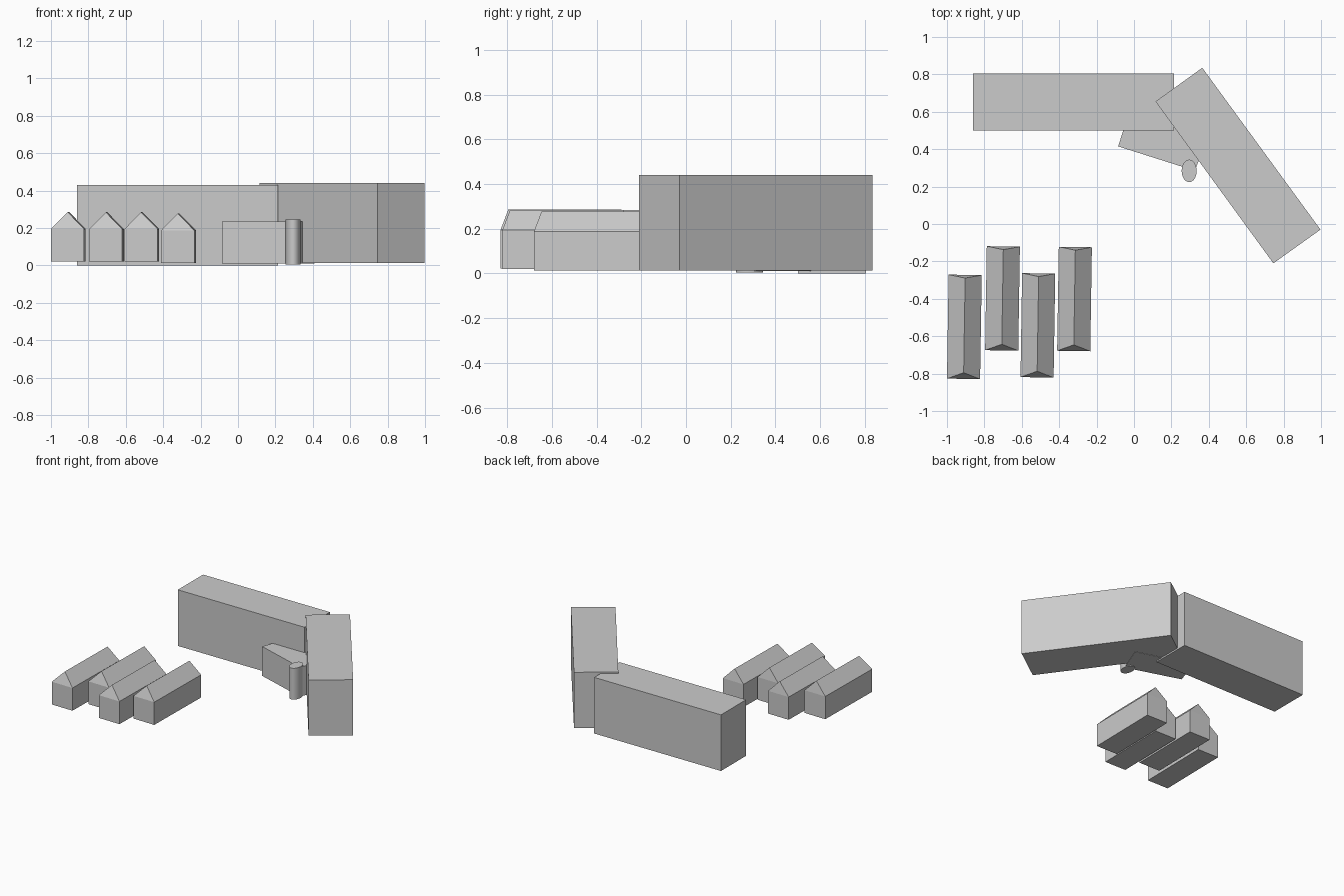
import bpy, bmesh, math

if "Cube" in bpy.data.objects:
    bpy.data.objects.remove(bpy.data.objects["Cube"])


def make_object(name, verts, faces):
    mesh = bpy.data.meshes.new(name)
    mesh.from_pydata(verts, [], faces)
    bm = bmesh.new()
    bm.from_mesh(mesh)
    bmesh.ops.recalc_face_normals(bm, faces=bm.faces[:])
    bm.to_mesh(mesh)
    bm.free()
    obj = bpy.data.objects.new(name, mesh)
    bpy.context.collection.objects.link(obj)
    return obj


def prism(name, outline, z0, z1):
    n = len(outline)
    verts = [(x, y, z) for z in (z0, z1) for x, y in outline]
    faces = [tuple(range(n)), tuple(range(n, 2 * n))]
    faces += [(i, (i + 1) % n, n + (i + 1) % n, n + i) for i in range(n)]
    return make_object(name, verts, faces)


def house(name, x, y, z):
    # Long shed with a ridge roof whose ends lean in slightly
    w, l, eave, ridge = 0.0885, 0.278, 0.174, 0.264
    base = [(-w, -l), (w, -l), (w, l), (-w, l)]
    verts = [(a, b, h) for h in (0, eave) for a, b in base]
    verts += [(0, -l + 0.033, ridge), (0, l - 0.017, ridge)]
    faces = [(0, 1, 2, 3), (0, 1, 5, 4), (1, 2, 6, 5), (2, 3, 7, 6), (3, 0, 4, 7),
             (4, 5, 8), (6, 7, 9), (5, 6, 9, 8), (7, 4, 8, 9)]
    obj = make_object(name, verts, faces)
    obj.location = (x, y, z)
    obj.rotation_euler.z = math.radians(-0.9)
    return obj


# Two large wings
prism("straight_wing", [(-0.86, 0.50), (0.215, 0.50), (0.215, 0.805), (-0.86, 0.805)], 0, 0.43)
prism("angled_wing", [(0.115, 0.655), (0.745, -0.21), (0.997, -0.03), (0.365, 0.835)], 0.012, 0.44)

# Low entrance block tucked between the wings
prism("entrance_block", [(-0.085, 0.415), (0.325, 0.285), (0.41, 0.50), (-0.015, 0.63)], 0.01, 0.235)

# Oval tower at the entrance corner
bpy.ops.mesh.primitive_cylinder_add(vertices=48, radius=1, depth=1, location=(0.295, 0.284, 0.125))
tower = bpy.context.object
tower.name = "oval_tower"
tower.scale = (0.04, 0.06, 0.24)
bpy.ops.object.transform_apply(location=False, rotation=False, scale=True)
bpy.ops.object.shade_smooth_by_angle(angle=math.radians(30))

# Staggered row of houses
spots = [(-0.907, -0.55, 0.021), (-0.703, -0.398, 0.02), (-0.514, -0.542, 0.02), (-0.318, -0.401, 0.013)]
for i, spot in enumerate(spots):
    house(f"house_{i + 1}", *spot)
